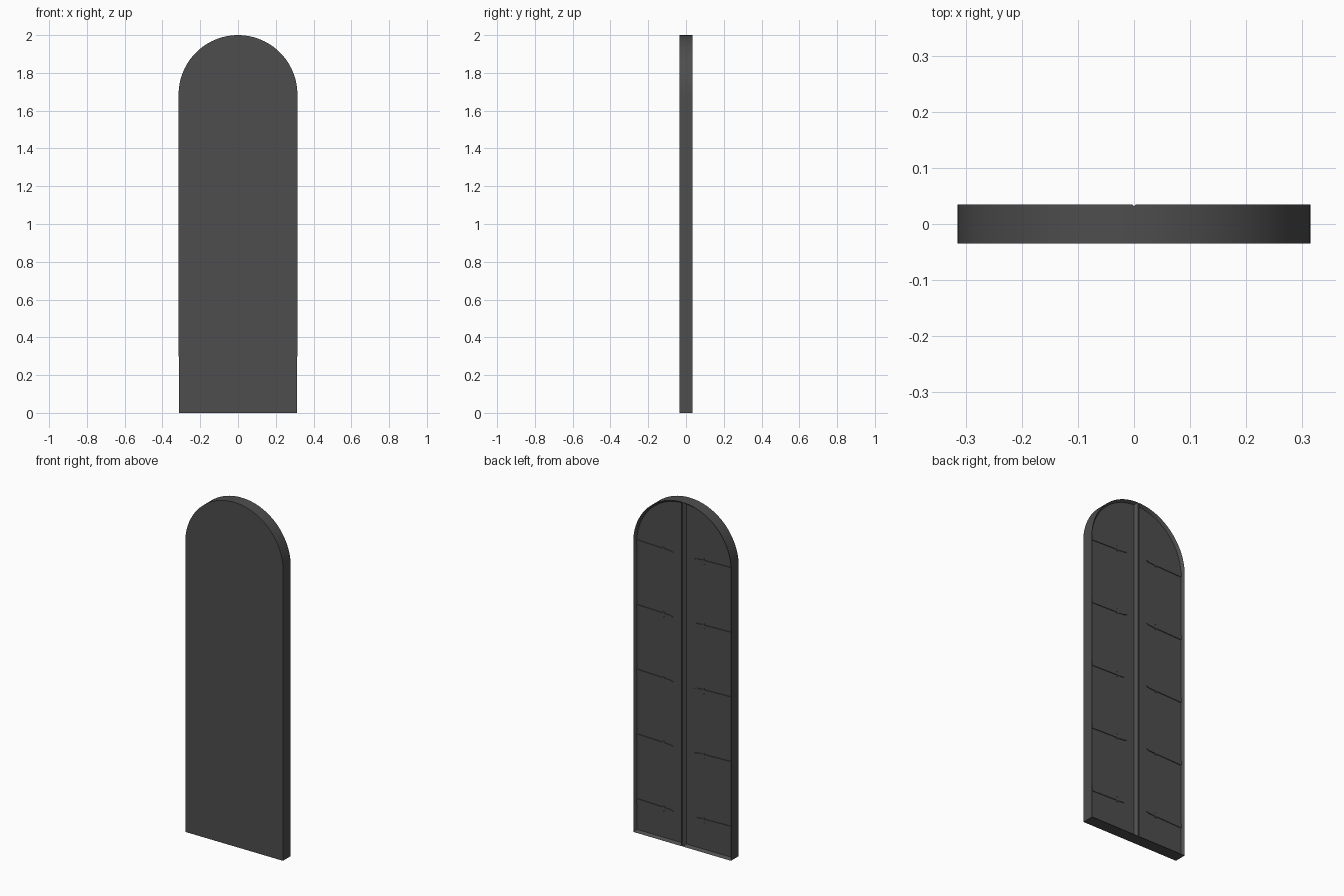
import bpy, bmesh, math

if "Cube" in bpy.data.objects:
    bpy.data.objects.remove(bpy.data.objects["Cube"])

W, H, D = 0.3145, 2.0, 0.035     # half width, height, half depth
SPRING = H - W                   # where the round arch starts
RECESS = 0.016

dark = bpy.data.materials.new("dark_paint")
dark.diffuse_color = (0.075, 0.075, 0.075, 1)
dark.use_nodes = True
dark.node_tree.nodes["Principled BSDF"].inputs["Base Color"].default_value = dark.diffuse_color


def prism(bm, pts, y0, y1):
    """Extrude an x-z outline from y0 to y1."""
    f = bm.faces.new([bm.verts.new((x, y0, z)) for x, z in pts])
    out = bmesh.ops.extrude_face_region(bm, geom=[f])["geom"]
    moved = [v for v in out if isinstance(v, bmesh.types.BMVert)]
    bmesh.ops.translate(bm, vec=(0, y1 - y0, 0), verts=moved)
    bmesh.ops.recalc_face_normals(bm, faces=bm.faces[:])


def finish(name, bm):
    """Make the object and mirror it across x = 0."""
    me = bpy.data.meshes.new(name)
    bm.to_mesh(me)
    bm.free()
    me.materials.append(dark)
    ob = bpy.data.objects.new(name, me)
    bpy.context.collection.objects.link(ob)
    m = ob.modifiers.new("mirror", "MIRROR")
    m.merge_threshold = 0.0001
    bpy.ops.object.select_all(action="DESELECT")
    ob.select_set(True)
    bpy.context.view_layer.objects.active = ob
    bpy.ops.object.shade_smooth_by_angle(angle=math.radians(30))
    return ob


# Arched shutter: one half with V-groove at the centre and recessed back panel
bm = bmesh.new()
N = 24
outline = [(0, 0), (W - 0.001, 0)]
outline += [(W * math.cos(a), SPRING + W * math.sin(a))
            for a in (math.pi / 2 * i / N for i in range(N))]
outline.append((0, H))
prism(bm, outline, -D, D)
groove = [e for e in bm.edges
          if all(abs(v.co.x) < 1e-5 and v.co.y > D - 1e-4 for v in e.verts)]
bmesh.ops.bevel(bm, geom=groove, offset=0.003, segments=1, affect="EDGES")
bm.normal_update()
back = max((f for f in bm.faces if f.normal.y > 0.9), key=lambda f: f.calc_area())
bmesh.ops.inset_region(bm, faces=[back], thickness=0.012, use_even_offset=True)
bmesh.ops.translate(bm, vec=(0, -RECESS, 0), verts=back.verts[:])
seam = [f for f in bm.faces if all(abs(v.co.x) < 1e-5 for v in f.verts)]
bmesh.ops.delete(bm, geom=seam, context="FACES")
finish("arched_shutter", bm)

# Tapered strap hinges with a small cross flare, lying in the recess
profile = [(0.301, 0.013), (0.135, 0.008), (0.13, 0.018), (0.122, 0.008),
           (0.085, 0.006), (0.068, 0.0)]
for i in range(5):
    z = 0.18 + 0.376 * i
    pts = [(x, z + h) for x, h in profile]
    pts += [(x, z - h) for x, h in reversed(profile[:-1])]
    bm = bmesh.new()
    prism(bm, pts, D - RECESS - 0.002, D - RECESS + 0.004)
    finish("strap_hinges_%d" % (i + 1), bm)
